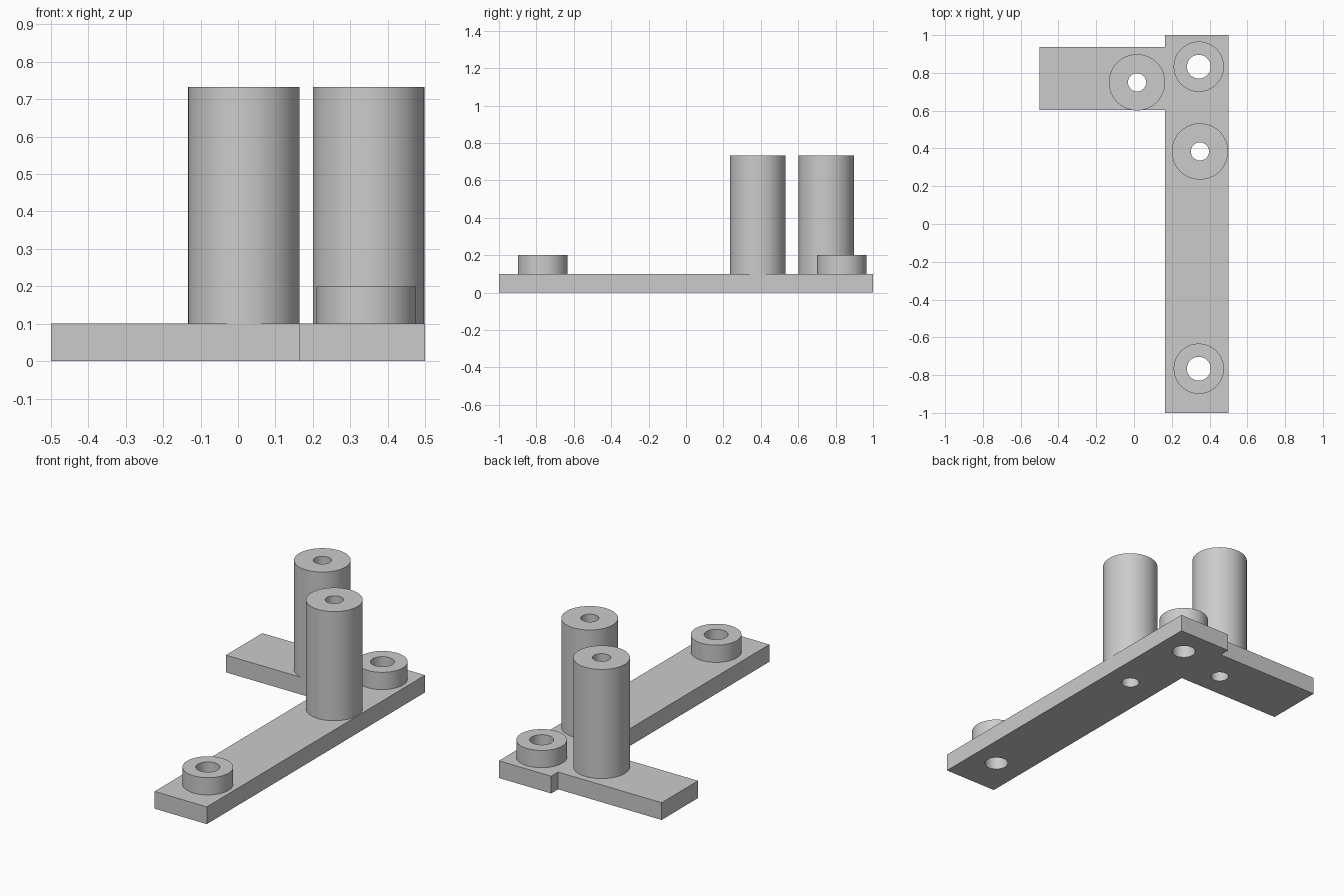
import bpy
import bmesh
import math

cube = bpy.data.objects.get("Cube")
if cube:
    bpy.data.objects.remove(cube, do_unlink=True)

SEGMENTS = 64
PLATE_TOP = 0.1

grey = bpy.data.materials.new("plain grey")
grey.use_nodes = True
colour = (0.6, 0.6, 0.6, 1)
grey.diffuse_color = colour
grey.node_tree.nodes["Principled BSDF"].inputs["Base Color"].default_value = colour


def add_object(name, bm):
    bmesh.ops.recalc_face_normals(bm, faces=bm.faces)
    mesh = bpy.data.meshes.new(name)
    bm.to_mesh(mesh)
    bm.free()
    mesh.materials.append(grey)
    obj = bpy.data.objects.new(name, mesh)
    bpy.context.collection.objects.link(obj)
    return obj


def activate(obj):
    bpy.ops.object.select_all(action='DESELECT')
    obj.select_set(True)
    bpy.context.view_layer.objects.active = obj


def prism(name, outline, z0, z1):
    bm = bmesh.new()
    face = bm.faces.new([bm.verts.new((x, y, z0)) for x, y in outline])
    top = bmesh.ops.extrude_face_region(bm, geom=[face])
    # the start face stays as the underside
    verts = [v for v in top["geom"] if isinstance(v, bmesh.types.BMVert)]
    bmesh.ops.translate(bm, verts=verts, vec=(0, 0, z1 - z0))
    return add_object(name, bm)


def circle(x, y, radius):
    turn = 2 * math.pi / SEGMENTS
    return [(x + radius * math.cos(i * turn), y + radius * math.sin(i * turn))
            for i in range(SEGMENTS)]


def cut_hole(obj, x, y, radius):
    cutter = prism("hole_cutter", circle(x, y, radius), -0.5, 1.5)
    cutter.hide_render = True
    mod = obj.modifiers.new("hole", 'BOOLEAN')
    mod.operation = 'DIFFERENCE'
    mod.solver = 'EXACT'
    mod.object = cutter
    activate(obj)
    bpy.ops.object.modifier_apply(modifier=mod.name)
    bpy.data.objects.remove(cutter, do_unlink=True)


# Flat base: long bar with a side arm
base = prism("base_plate", [
    (0.165, -1), (0.5, -1), (0.5, 1), (0.165, 1),
    (0.165, 0.937), (-0.5, 0.937), (-0.5, 0.604), (0.165, 0.604),
], 0, PLATE_TOP)

# Hollow posts and low collars, each bored through the base
bosses = [
    ("arm_post", 0.016, 0.75, 0.149, 0.048, 0.733),
    ("bar_post", 0.349, 0.384, 0.149, 0.048, 0.733),
    ("back_collar", 0.343, 0.833, 0.133, 0.063, 0.2),
    ("front_collar", 0.343, -0.766, 0.133, 0.063, 0.2),
]
for name, x, y, radius, bore, top in bosses:
    boss = prism(name, circle(x, y, radius), PLATE_TOP, top)
    for part in (boss, base):
        cut_hole(part, x, y, bore)
    activate(boss)
    bpy.ops.object.shade_smooth_by_angle(angle=math.radians(30))
activate(base)
bpy.ops.object.shade_smooth_by_angle(angle=math.radians(30))
